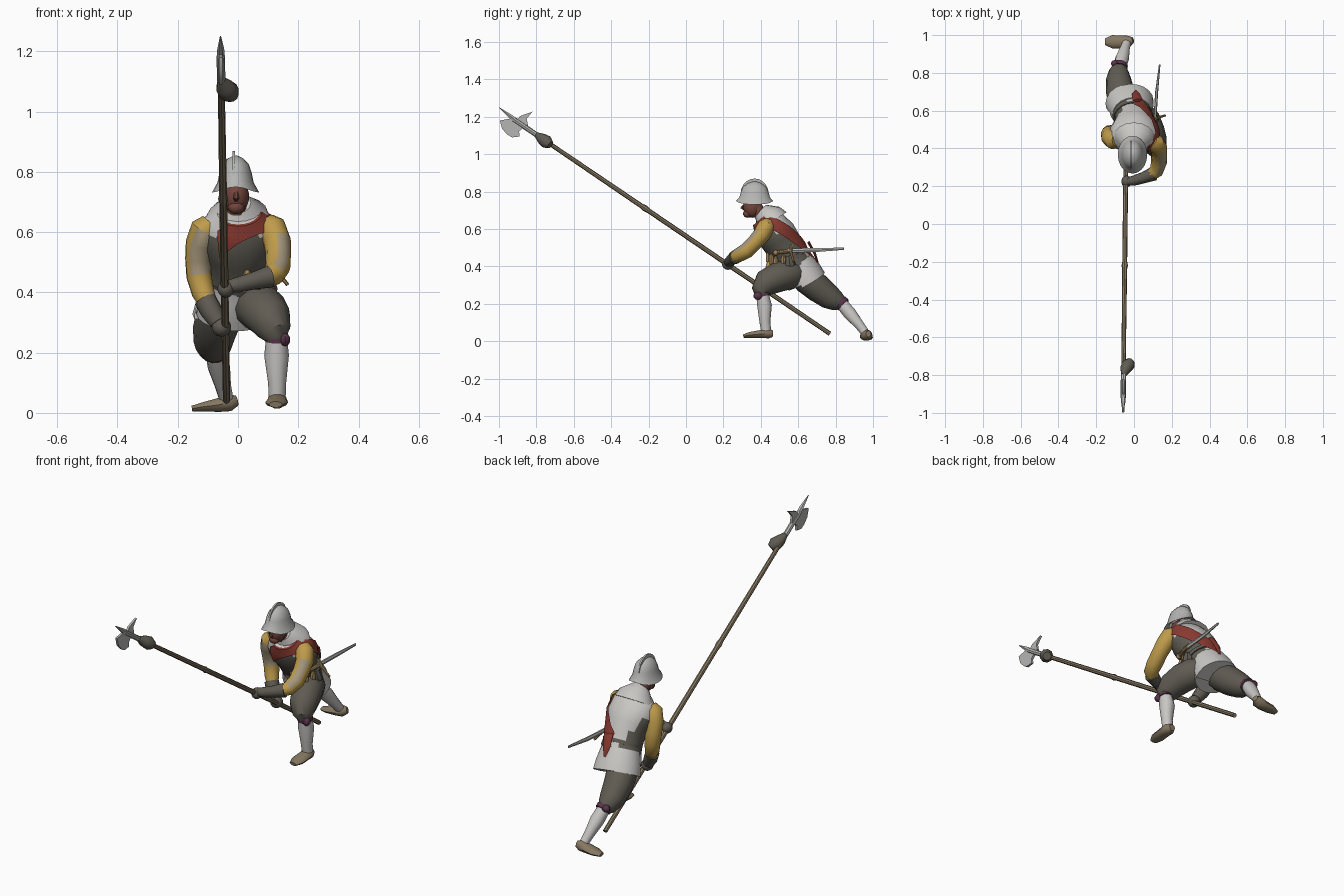
import bpy, bmesh, math
from mathutils import Vector as V

def mat(name, r, g, b):
    m = bpy.data.materials.new(name)
    m.diffuse_color = (r, g, b, 1)
    return m

WHITE = mat("white_cloth", .58, .57, .55)
STEEL = mat("steel", .46, .46, .45)
GREY = mat("dark_grey_cloth", .115, .105, .085)
YELLOW = mat("yellow_cloth", .52, .33, .07)
RED = mat("red_cloth", .25, .042, .03)
SKIN = mat("ruddy_skin", .17, .06, .045)
WOOD = mat("brown_wood", .235, .185, .12)
PURPLE = mat("purple_ribbon", .10, .035, .07)
BEIGE = mat("beige_cloth", .38, .31, .20)
GOLD = mat("old_gold", .34, .22, .09)

def finish(name, bm, mats, rule=None):
    bmesh.ops.recalc_face_normals(bm, faces=bm.faces)
    bm.normal_update()
    for f in bm.faces:
        f.smooth = True
        if rule:
            f.material_index = rule(f.calc_center_median(), f.normal)
    me = bpy.data.meshes.new(name)
    bm.to_mesh(me)
    bm.free()
    for m in mats:
        me.materials.append(m)
    ob = bpy.data.objects.new(name, me)
    bpy.context.collection.objects.link(ob)
    return ob

def tube_bm(rings, sides=10, grow=0):
    """Rings are (x, y, z, width radius, depth radius)."""
    bm = bmesh.new()
    pts = [V(r[:3]) for r in rings]
    u, loops = None, []
    for i, p in enumerate(pts):
        t = (pts[min(i + 1, len(pts) - 1)] - pts[max(i - 1, 0)]).normalized()
        if u is None:
            u = V((0, 1, 0)) if abs(t.x) > .9 else V((1, 0, 0))
        u = (u - t * t.dot(u)).normalized()
        v = t.cross(u)
        a, b = rings[i][3] + grow, rings[i][-1] + grow
        loops.append([bm.verts.new(p + u * a * math.cos(k * math.tau / sides)
                                   + v * b * math.sin(k * math.tau / sides)) for k in range(sides)])
    for A, B in zip(loops, loops[1:]):
        for k in range(sides):
            bm.faces.new((A[k], A[k - 1], B[k - 1], B[k]))
    bm.faces.new(loops[0])
    bm.faces.new(loops[-1])
    return bm

def tube(name, rings, mats, sides=10, rule=None):
    return finish(name, tube_bm(rings, sides), mats, rule)

def ball(name, c, s, m, seg=12):
    bm = bmesh.new()
    bmesh.ops.create_uvsphere(bm, u_segments=seg, v_segments=seg // 2 + 1, radius=1)
    for v in bm.verts:
        v.co = V((v.co.x * s[0] + c[0], v.co.y * s[1] + c[1], v.co.z * s[2] + c[2]))
    return finish(name, bm, [m])

def plate(name, x, th, yz, m):
    bm = bmesh.new()
    f = bm.faces.new([bm.verts.new((x - th / 2, y, z)) for y, z in yz])
    r = bmesh.ops.extrude_face_region(bm, geom=[f])
    for v in r["geom"]:
        if isinstance(v, bmesh.types.BMVert):
            v.co.x += th
    return finish(name, bm, [m])

# Torso with coat skirt, leaning forward
key = [(-.02, .635, .32, .118, .10), (-.015, .605, .375, .115, .103), (-.005, .565, .44, .10, .095),
       (0, .53, .50, .105, .10), (0, .485, .57, .13, .105), (0, .445, .625, .125, .09),
       (0, .41, .665, .07, .06)]
body = []
for a, b in zip(key, key[1:]):
    body += [a, tuple((p + q) / 2 for p, q in zip(a, b))]
body.append(key[-1])
tube("coat", body, [WHITE, GREY], 20,
     lambda c, n: 1 if (.41 < c.z < .59 and n.y < .7 and abs(n.x) + max(0, -n.y) > .4) else 0)

# Red sash: slice of a slightly larger torso, open on the right side
bm = tube_bm(body, 20, .009)
n, p0 = V((.44, -.35, -.83)).normalized(), V((.13, .42, .65))
cuts = [(p0 + n * .035, n), (p0 - n * .035, -n), (V((-.07, .37, .58)), V((-1, .25, 0)))]
for co, no in cuts:
    bmesh.ops.bisect_plane(bm, geom=bm.verts[:] + bm.edges[:] + bm.faces[:],
                           plane_co=co, plane_no=no, clear_outer=True)
finish("sash", bm, [RED])
tube("sash_tail", [(.02, .655, .53, .028, .008), (.01, .688, .47, .022, .008), (.01, .705, .42, .006, .005)], [RED], 6)
tube("belt", [(-.003, .57, .437, .104, .098), (-.002, .56, .453, .106, .099)], [GREY], 20)

# Flared back of the coat skirt
bm = tube_bm([(-.01, .585, .42, .104, .098), (-.018, .62, .36, .122, .108), (-.024, .645, .315, .128, .11)], 20)
bmesh.ops.bisect_plane(bm, geom=bm.verts[:] + bm.edges[:] + bm.faces[:],
                       plane_co=V((0, .60, .35)), plane_no=V((0, -1, -.3)), clear_outer=True)
finish("coat_skirt", bm, [WHITE])

# Collar, neck and head
tube("collar", [(0, .455, .638, .112, .098), (0, .44, .662, .098, .082), (-.005, .40, .695, .048, .045)], [WHITE], 16)
tube("neck", [(-.005, .40, .67, .035), (-.005, .375, .72, .035)], [SKIN])
ball("head", (-.006, .355, .718), (.043, .05, .058), SKIN)
ball("chin", (-.006, .33, .682), (.028, .025, .022), SKIN)
tube("nose", [(-.006, .315, .735, .006), (-.006, .298, .712, .010), (-.006, .315, .705, .007)], [SKIN], 6)

# Helmet with upswept brim and comb
bm = bmesh.new()
prof = [(.050, .07, .752, 0), (.078, .10, .732, .018), (.060, .082, .765, .004), (.054, .075, .795, 0),
        (.044, .062, .825, 0), (.025, .036, .845, 0), (.004, .006, .855, 0)]
N, prev = 20, None
for rx, ry, z, lift in prof:
    ring = [bm.verts.new((-.008 + rx * math.cos(k * math.tau / N), .367 + ry * math.sin(k * math.tau / N),
                          z + lift * math.sin(k * math.tau / N) ** 4)) for k in range(N)]
    if prev:
        for k in range(N):
            bm.faces.new((prev[k - 1], prev[k], ring[k], ring[k - 1]))
    prev = ring
bm.faces.new(prev)
finish("helmet", bm, [STEEL])
arc = [(.367 + .075 * math.cos(a * math.pi / 10), .79 + .08 * math.sin(a * math.pi / 10)) for a in range(11)]
plate("helmet_comb", -.014, .009, arc, STEEL)

# Arms: yellow sleeves with beige panels, grey gauntlets
tube("left_sleeve", [(.095, .44, .63, .035), (.112, .43, .615, .048), (.13, .405, .57, .046), (.134, .37, .53, .042),
                     (.132, .325, .485, .042), (.118, .28, .46, .038), (.085, .258, .447, .032)],
     [YELLOW, BEIGE], 12, lambda c, n: 1 if (n.y < -.1 and .15 < n.x < .9 and .48 < c.z < .595) else 0)
tube("right_sleeve", [(-.09, .445, .63, .035), (-.108, .445, .61, .05), (-.128, .46, .56, .047), (-.133, .475, .51, .043),
                      (-.13, .482, .455, .042), (-.116, .465, .40, .038), (-.098, .445, .36, .03)],
     [YELLOW, BEIGE], 12, lambda c, n: 1 if (n.y < -.3 and n.x > -.75 and .475 < c.z < .595) else 0)
tube("left_gauntlet", [(.105, .267, .452, .038), (.05, .245, .438, .03), (0, .23, .425, .027), (-.03, .225, .42, .022)], [GREY])
tube("right_gauntlet", [(-.108, .452, .375, .037), (-.09, .438, .34, .037), (-.065, .425, .30, .03)], [GREY])
ball("left_fist", (-.04, .225, .412), (.028, .032, .03), GREY)
ball("right_fist", (-.055, .42, .285), (.032, .035, .032), GREY)

# Legs: breeches, stockings, garters
tube("front_breeches", [(.04, .60, .37, .06), (.055, .56, .36, .08), (.083, .49, .342, .08), (.105, .43, .312, .073),
                        (.122, .405, .27, .056), (.128, .408, .245, .036)], [GREY], 12)
tube("back_breeches", [(-.05, .60, .37, .07), (-.058, .645, .335, .08), (-.075, .71, .28, .075), (-.082, .77, .235, .066),
                       (-.08, .81, .213, .052), (-.075, .835, .203, .036)], [GREY], 12)
tube("front_stocking", [(.128, .405, .27, .033), (.128, .42, .19, .041), (.13, .422, .10, .03), (.13, .43, .045, .028)], [WHITE])
tube("back_stocking", [(-.078, .82, .215, .033), (-.063, .875, .15, .037), (-.05, .925, .09, .027), (-.04, .955, .05, .024)], [WHITE])
tube("front_garter", [(.128, .408, .256, .040), (.128, .412, .24, .041)], [PURPLE])
tube("back_garter", [(-.076, .825, .21, .041), (-.073, .842, .195, .041)], [PURPLE])
ball("front_bow", (.156, .385, .243), (.018, .025, .022), PURPLE, 8)
ball("back_bow", (-.1, .85, .215), (.024, .02, .02), PURPLE, 8)

# Shoes
tube("front_shoe", [(.13, .465, .04, .018, .018), (.13, .44, .042, .033, .028), (.13, .40, .039, .035, .022),
                    (.128, .345, .034, .038, .017), (.125, .308, .028, .022, .01)], [WOOD])
tube("back_shoe", [(-.005, .975, .04, .015, .018), (-.03, .966, .034, .032, .03), (-.065, .963, .026, .034, .024),
                   (-.115, .965, .02, .035, .016), (-.153, .965, .014, .018, .01)], [WOOD])

# Polearm shaft, tassel and head
def on_pole(y, r):
    t = (.77 - y) / 1.76
    return (-.038 - .02 * t, y, .04 + (.77 - y) * .678, r)

tube("shaft", [on_pole(.77, .012), on_pole(.2, .013), on_pole(-.2, .013), on_pole(-.22, .017),
               on_pole(-.24, .013), on_pole(-.9, .011)], [WOOD], 8)
tube("tassel", [(-.055, -.80, 1.105, .014), (-.045, -.77, 1.083, .03), (-.03, -.745, 1.065, .036),
                (-.018, -.725, 1.05, .022)], [GREY], 9)
tube("head_socket", [on_pole(-.80, .014), on_pole(-.92, .014)], [STEEL], 8)
tube("head_spike", [(-.057, -.90, 1.172, .012), (-.057, -.935, 1.20, .013), (-.058, -1.0, 1.25, .002)], [STEEL], 6)
plate("axe_blade", -.057, .012, [(-.90, 1.185), (-.945, 1.19), (-.995, 1.18), (-.983, 1.135), (-.955, 1.105),
                                 (-.93, 1.09), (-.89, 1.095), (-.892, 1.12), (-.865, 1.148)], STEEL)
plate("axe_beak", -.057, .012, [(-.91, 1.178), (-.885, 1.205), (-.82, 1.228), (-.852, 1.19), (-.845, 1.155), (-.87, 1.145)], STEEL)

# Sword with guard and pommel, belt flasks, pouch
tube("sword_blade", [(.11, .54, .485, .008, .013), (.12, .70, .488, .008, .012), (.136, .845, .495, .004, .007)], [STEEL], 6)
tube("sword_grip", [(.115, .57, .485, .011), (.10, .49, .475, .01)], [GOLD], 8)
ball("sword_pommel", (.098, .48, .473), (.015, .015, .015), GOLD, 8)
tube("sword_guard", [(.085, .565, .525, .006), (.115, .56, .485, .008), (.165, .575, .425, .006)], [GOLD], 6)
for i, (x, y, z) in enumerate([(.06, .455, .44), (.085, .48, .425), (.03, .44, .455), (.10, .52, .43)]):
    tube("belt_flask_%d" % i, [(x, y, z + .03, .006), (x, y, z + .012, .014), (x, y, z - .03, .014)],
         [GOLD], 6)
tube("hip_pouch", [(.095, .55, .455, .02), (.10, .555, .41, .032), (.10, .56, .38, .02)], [GREY], 8)

# Smooth shading with sharp creases
for ob in bpy.context.collection.objects:
    ob.select_set(True)
    bpy.context.view_layer.objects.active = ob
bpy.ops.object.shade_smooth_by_angle(angle=math.radians(40))
